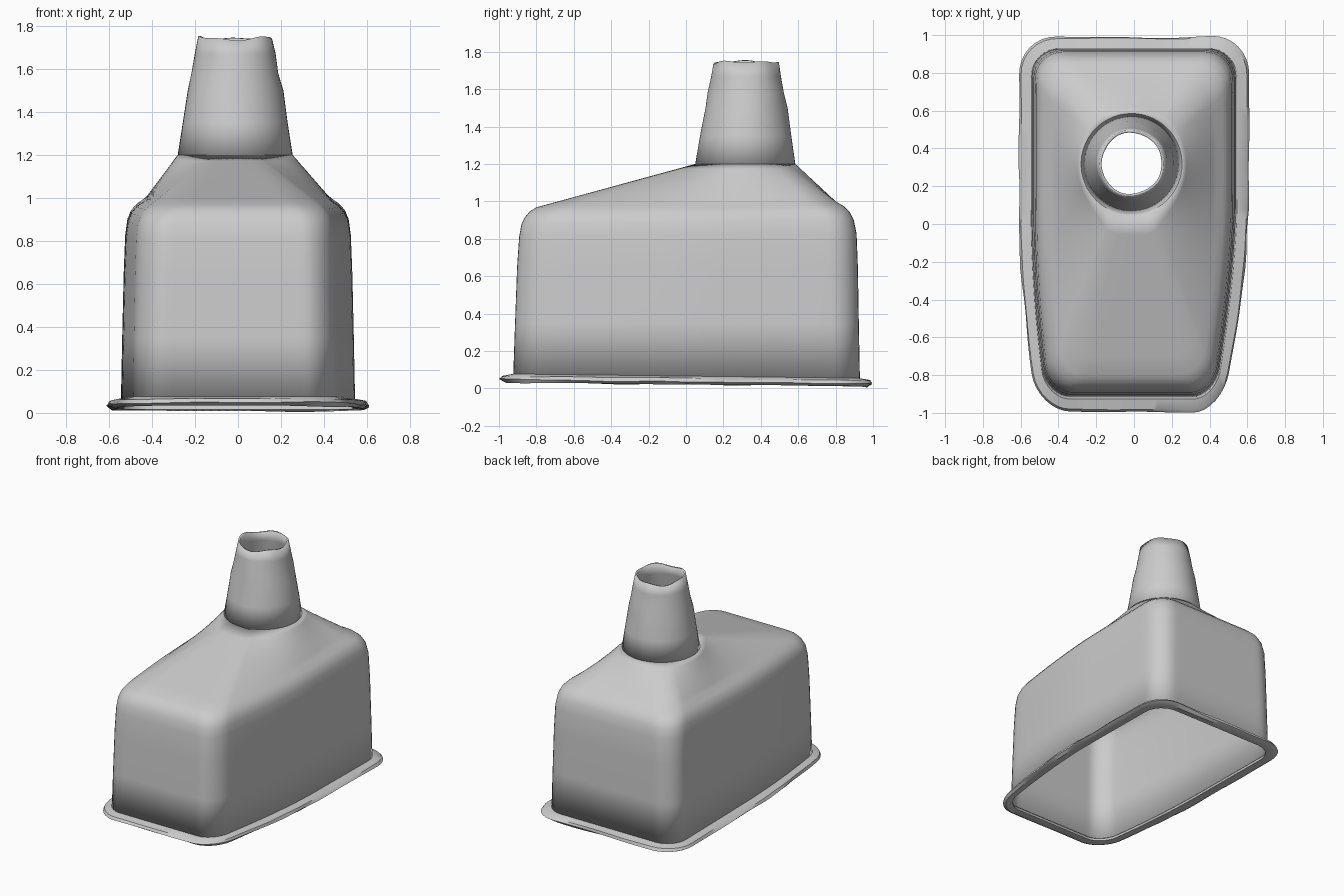
import bpy, bmesh, math, random
from mathutils import Vector

if "Cube" in bpy.data.objects:
    bpy.data.objects.remove(bpy.data.objects["Cube"])

random.seed(4)
NECK = Vector((-0.013, 0.317, 0.0))
CORNER, SIDE = 8, 20


def plan(hx, hy, r, z, tilt=0.0, dy=0.0):
    """Rounded rectangle, counter-clockwise, narrowing towards the front."""
    corners = [(hx - r, hy - r, 0), (r - hx, hy - r, 90),
               (r - hx, r - hy, 180), (hx - r, r - hy, 270)]
    arcs = []
    for cx, cy, a in corners:
        arcs.append([Vector((cx + r * math.cos(math.radians(a + 90 * k / CORNER)),
                             cy + r * math.sin(math.radians(a + 90 * k / CORNER)), 0))
                     for k in range(CORNER + 1)])
    pts = []
    for i, arc in enumerate(arcs):
        pts += arc
        nxt = arcs[(i + 1) % 4][0]
        pts += [arc[-1].lerp(nxt, k / SIDE) for k in range(1, SIDE)]
    for p in pts:
        t = max(0.0, (0.1 - p.y) / 0.9)
        p.x *= 1 - (0.17 * t ** 1.6 if p.x > 0 else 0.11 * t ** 2)
        p.z = z + tilt * p.y
        p.y += dy
    return pts


def neck_angle(p):
    return math.atan2(p.y - NECK.y, p.x - NECK.x)


def circle(ref, r, z, dx=0.0, dy=0.0):
    """Circle around the neck axis, aligned with the points of a reference ring."""
    return [Vector((NECK.x + dx + r * math.cos(neck_angle(p)),
                    NECK.y + dy + r * math.sin(neck_angle(p)), z)) for p in ref]


def wobble(ring, amp, amp_z, freqs):
    """Gentle unevenness for worn edges."""
    waves = [(n, random.uniform(0, 6.28), random.uniform(0, 6.28)) for n in freqs]
    for p in ring:
        a = math.atan2(p.y, p.x) if p.z < 0.3 else neck_angle(p)
        s = sum(math.sin(n * a + u) for n, u, v in waves) / len(waves)
        t = sum(math.sin(n * a + v) for n, u, v in waves) / len(waves)
        p.x += math.cos(a) * s * amp
        p.y += math.sin(a) * s * amp
        p.z += t * amp_z
    return ring


def loft(name, rings, closed=False, thickness=0.0):
    bm = bmesh.new()
    rows = [[bm.verts.new(p) for p in ring] for ring in rings]
    n = len(rows[0])
    if closed:
        rows.append(rows[0])
    for lo, hi in zip(rows, rows[1:]):
        for j in range(n):
            k = (j + 1) % n
            bm.faces.new((lo[j], lo[k], hi[k], hi[j]))
    me = bpy.data.meshes.new(name)
    bm.to_mesh(me)
    bm.free()
    ob = bpy.data.objects.new(name, me)
    bpy.context.collection.objects.link(ob)
    if thickness:
        mod = ob.modifiers.new("wall", 'SOLIDIFY')
        mod.thickness = thickness
        mod.offset = -1
    bpy.ops.object.select_all(action='DESELECT')
    ob.select_set(True)
    bpy.context.view_layer.objects.active = ob
    bpy.ops.object.shade_smooth_by_angle(angle=math.radians(40))
    return ob


# Hood body: tapered walls, rounded shoulder, roof blending into the neck
body = [plan(0.545, 0.927, 0.15, 0.05, -0.01, 0.003),
        plan(0.539, 0.919, 0.15, 0.35, 0, 0.005),
        plan(0.532, 0.911, 0.15, 0.65, 0, 0.008),
        plan(0.525, 0.902, 0.15, 0.82, 0.01, 0.01),
        plan(0.515, 0.888, 0.15, 0.89, 0.015, 0.008),
        plan(0.498, 0.868, 0.15, 0.93, 0.018, 0.006),
        plan(0.472, 0.840, 0.15, 0.96, 0.018, 0.003),
        plan(0.437, 0.800, 0.15, 0.984, 0.02)]
shoulder = body[-1]
neck_base = circle(shoulder, 0.268, 1.2)
STEPS = 8
for s in range(1, STEPS + 1):
    body.append([a.lerp(b, s / STEPS) for a, b in zip(shoulder, neck_base)])
loft("hood_body", body, thickness=0.013)

# Neck: tapered open pipe with an uneven top edge
LOW = (2, 3, 5)
neck = [circle(shoulder, 0.268, 1.197),
        circle(shoulder, 0.244, 1.35, 0, 0.002),
        wobble(circle(shoulder, 0.221, 1.5, 0, 0.004), 0.005, 0, LOW),
        wobble(circle(shoulder, 0.203, 1.58, 0, 0.004), 0.005, 0, LOW),
        wobble(circle(shoulder, 0.187, 1.67, 0, 0.004), 0.004, 0, LOW),
        wobble(circle(shoulder, 0.173, 1.744, 0, 0.004), 0.005, 0.014, LOW)]
loft("neck", neck, thickness=0.013)

# Base flange: flat rolled lip around the open bottom
T = -0.012
EDGE = (3, 5, 8, 13)
flange = [plan(0.532, 0.914, 0.15, 0.026, T),
          wobble(plan(0.585, 0.968, 0.19, 0.021, T), 0.006, 0.005, EDGE),
          wobble(plan(0.608, 0.992, 0.20, 0.036, T), 0.010, 0.006, EDGE),
          wobble(plan(0.597, 0.982, 0.19, 0.054, T), 0.006, 0.005, EDGE),
          plan(0.545, 0.927, 0.15, 0.066, T)]
loft("base_flange", flange, closed=True)
